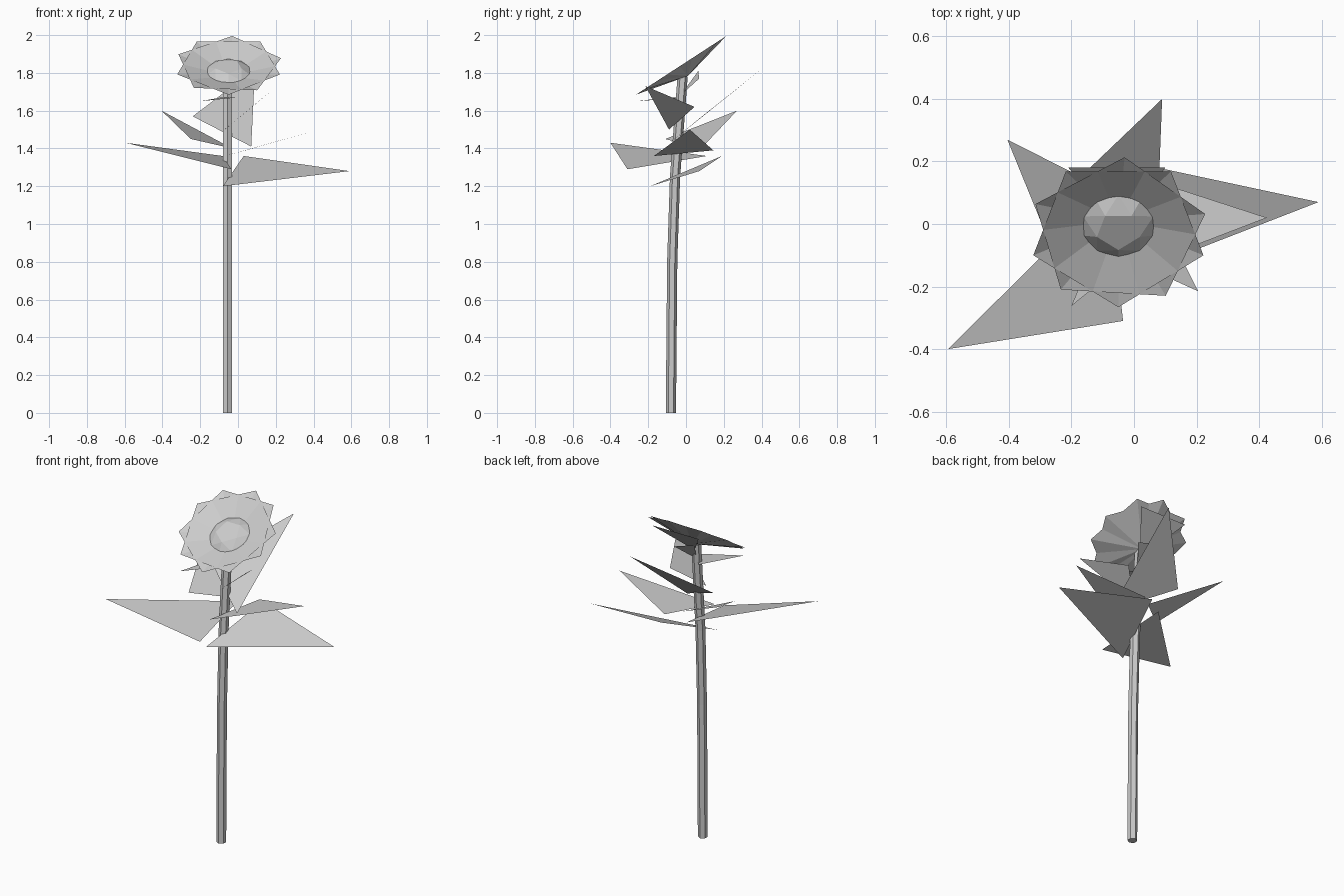
import bpy, bmesh, math
from mathutils import Vector, Matrix

cube = bpy.data.objects.get("Cube")
if cube:
    bpy.data.objects.remove(cube, do_unlink=True)

grey = bpy.data.materials.new("light_grey")
colour = (0.6, 0.6, 0.6, 1)
grey.diffuse_color = colour
grey.use_nodes = True
grey.node_tree.nodes["Principled BSDF"].inputs["Base Color"].default_value = colour


def make(name, verts, faces):
    mesh = bpy.data.meshes.new(name)
    mesh.from_pydata([tuple(v) for v in verts], [], faces)
    mesh.materials.append(grey)
    obj = bpy.data.objects.new(name, mesh)
    bpy.context.collection.objects.link(obj)
    return obj


def ring(radius, sides, height=0.0, turn=0.0):
    return [Vector((radius * math.cos(turn + math.tau * i / sides),
                    radius * math.sin(turn + math.tau * i / sides), height))
            for i in range(sides)]


# Stem: hexagonal tube following a gentle backward bend
path = [(-0.08, 0), (-0.073, 0.8), (-0.058, 1.25), (-0.018, 1.78)]
sides = 6
verts = [p + Vector((-0.055, y, z)) for y, z in path
         for p in ring(0.027, sides, 0, math.pi / 6)]
faces = [list(reversed(range(sides)))]
for k in range(len(path) - 1):
    for i in range(sides):
        j = (i + 1) % sides
        faces.append([k * sides + i, k * sides + j,
                      (k + 1) * sides + j, (k + 1) * sides + i])
make("stem", verts, faces)

# Flower head frame: tilted towards the front
tilt = Matrix.Translation((-0.05, -0.026, 1.84)) @ Matrix.Rotation(math.radians(33), 4, 'X')

# Two shallow five-sided petal dishes, offset by half a step
for name, turn in (("petals_upper", 86), ("petals_lower", 270)):
    rim = ring(0.286, 5, 0, math.radians(turn))
    pts = [tilt @ p for p in rim + [Vector((0, 0, -0.067))]]
    make(name, pts, [[i, (i + 1) % 5, 5] for i in range(5)])

# Faceted dome in the middle of the flower
outer = ring(0.118, 10, -0.036, math.radians(18))
inner = ring(0.072, 5, -0.006, math.radians(-90))
bm = bmesh.new()
for p in outer + inner:
    bm.verts.new(tilt @ p)
bmesh.ops.convex_hull(bm, input=bm.verts[:])
dome = make("flower_centre", [], [])
bm.to_mesh(dome.data)
bm.free()
dome.data.materials.clear()
dome.data.materials.append(grey)

# Single-triangle leaves: tip first, then the two base corners
leaves = {
    "leaf_front_right": [(-.595, -.4, 1.43), (-.035, -.31, 1.29), (-.08, .11, 1.36)],
    "leaf_back_right": [(-.405, .27, 1.6), (-.25, -.11, 1.45), (-.03, .08, 1.4)],
    "leaf_back": [(.09, .4, 1.82), (.07, -.11, 1.41), (-.24, .085, 1.57)],
    "leaf_left_large": [(.59, .07, 1.28), (.03, .19, 1.36), (-.08, -.19, 1.2)],
    "leaf_left_small": [(.425, .02, 1.5), (-.07, -.17, 1.36), (.04, .145, 1.39)],
    "sepal_left": [(.205, -.215, 1.73), (-.07, -.09, 1.5), (.075, .045, 1.62)],
    "sepal_front": [(-.2, -.262, 1.65), (.0, -.1, 1.67), (-.09, .01, 1.67)],
    "sepal_back": [(-.21, .18, 1.92), (.1, .18, 1.92), (-.05, -.01, 1.74)],
    "sepal_small": [(-.1, .065, 1.81), (.03, .07, 1.77), (-.05, -.03, 1.68)],
}
for name, pts in leaves.items():
    make(name, pts, [[0, 1, 2]])
